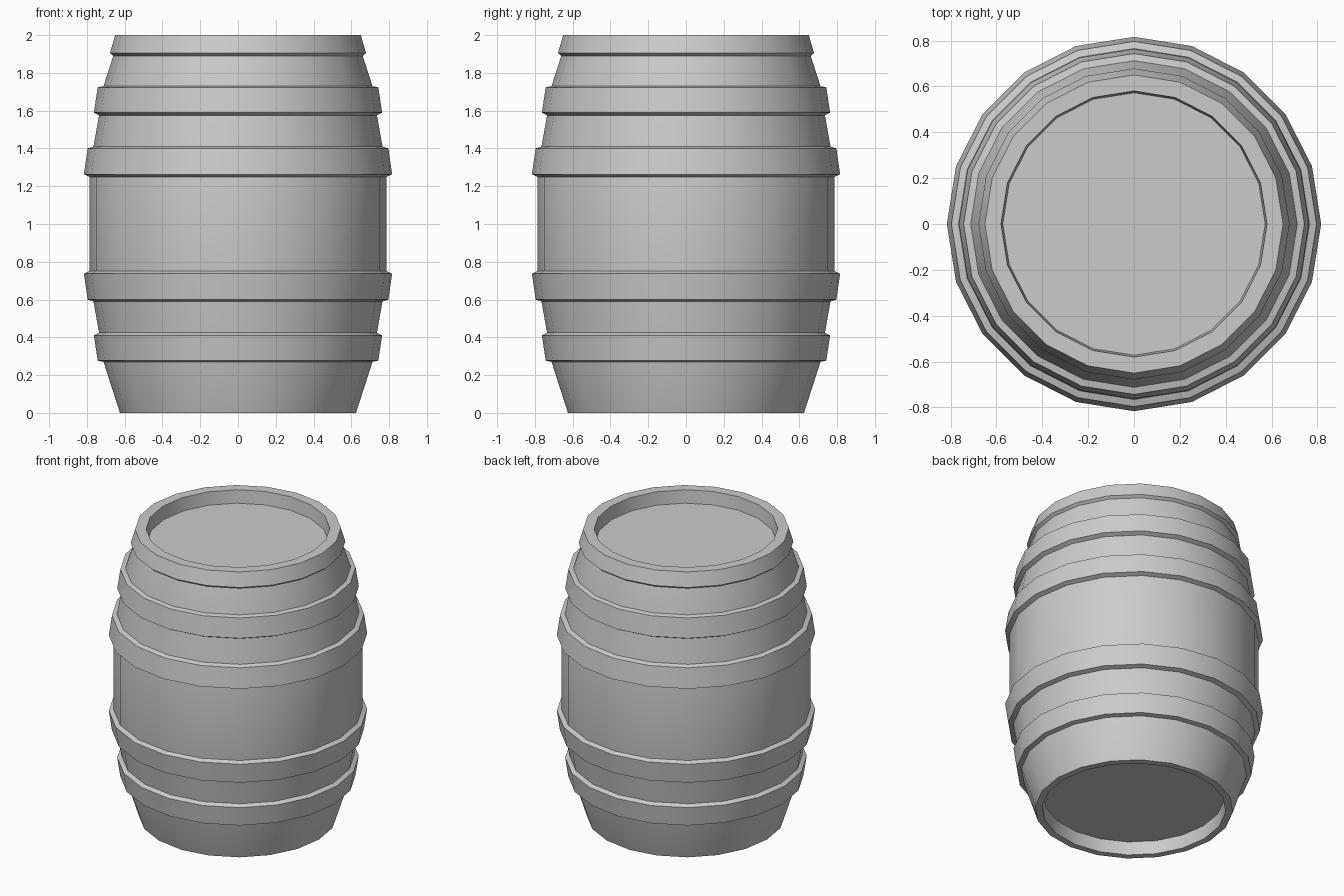
import bpy, bmesh
from math import cos, sin, radians, pi

if "Cube" in bpy.data.objects:
    bpy.data.objects.remove(bpy.data.objects["Cube"])

SIDES = 20


def lathe(name, profile, cap_ends=False):
    """Turn a (radius, z) profile, listed so that faces point outwards."""
    bm = bmesh.new()
    rings = []
    for r, z in profile:
        rings.append([bm.verts.new((r * cos(2 * pi * i / SIDES),
                                    r * sin(2 * pi * i / SIDES), z))
                      for i in range(SIDES)])
    for a, b in zip(rings, rings[1:]):
        for i in range(SIDES):
            j = (i + 1) % SIDES
            bm.faces.new((a[i], a[j], b[j], b[i]))
    if cap_ends:
        bm.faces.new(rings[0][::-1])
        bm.faces.new(rings[-1])
    mesh = bpy.data.meshes.new(name)
    bm.to_mesh(mesh)
    bm.free()
    obj = bpy.data.objects.new(name, mesh)
    bpy.context.collection.objects.link(obj)
    bpy.ops.object.select_all(action='DESELECT')
    obj.select_set(True)
    bpy.context.view_layer.objects.active = obj
    bpy.ops.object.shade_smooth_by_angle(angle=radians(30))
    return obj


def flipped(profile):
    """Mirror a profile about the middle of the barrel."""
    return [(r, 2 - z) for r, z in reversed(profile)]


# Bulging wooden body with a recessed head at each end
lower_half = [(0.572, 0.09), (0.58, 0.0), (0.625, 0.0), (0.712, 0.27),
              (0.735, 0.42), (0.765, 0.59), (0.787, 0.75)]
lathe("barrel_body", lower_half + flipped(lower_half), cap_ends=True)

# Two pairs of mirrored metal hoops
belly_hoop = [(0.765, 0.59), (0.796, 0.60), (0.816, 0.737), (0.787, 0.75)]
quarter_hoop = [(0.712, 0.27), (0.743, 0.277), (0.763, 0.41), (0.735, 0.425)]
for label, hoop in (("belly_hoop", belly_hoop), ("quarter_hoop", quarter_hoop)):
    lathe("lower_" + label, hoop)
    lathe("upper_" + label, flipped(hoop))

# Hoop around the top rim
lathe("rim_hoop", [(0.66, 1.89), (0.678, 1.905), (0.65, 2.0), (0.58, 2.0)])
